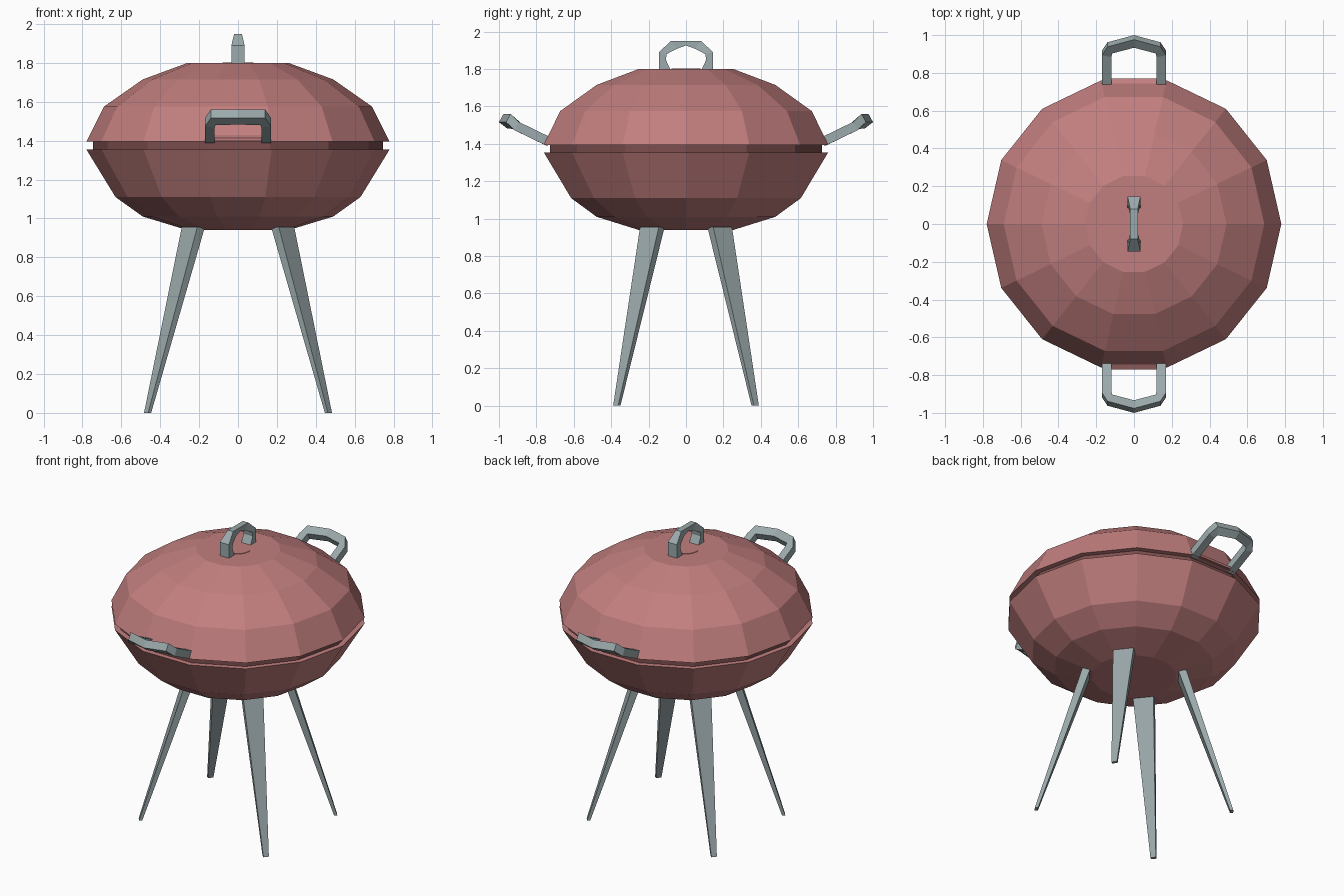
import bpy, bmesh, math
from mathutils import Vector

cube = bpy.data.objects.get("Cube")
if cube:
    bpy.data.objects.remove(cube)


def material(name, r, g, b):
    m = bpy.data.materials.new(name)
    m.use_nodes = True
    m.diffuse_color = (r, g, b, 1)
    m.node_tree.nodes["Principled BSDF"].inputs["Base Color"].default_value = (r, g, b, 1)
    return m


RED = material("dusty red", 0.54, 0.21, 0.21)
DARK = material("dark red seam", 0.2, 0.075, 0.075)
METAL = material("grey metal", 0.33, 0.4, 0.41)
SIDES = 14


def finish(name, bm, mat):
    bmesh.ops.recalc_face_normals(bm, faces=bm.faces[:])
    mesh = bpy.data.meshes.new(name)
    bm.to_mesh(mesh)
    bm.free()
    mesh.materials.append(mat)
    obj = bpy.data.objects.new(name, mesh)
    bpy.context.collection.objects.link(obj)
    return obj


def loft(name, rings, mat):
    """Skin a list of equal-length point rings and cap both ends."""
    bm = bmesh.new()
    loops = [[bm.verts.new(p) for p in ring] for ring in rings]
    n = len(rings[0])
    for a, b in zip(loops, loops[1:]):
        for i in range(n):
            j = (i + 1) % n
            bm.faces.new((a[i], a[j], b[j], b[i]))
    bm.faces.new(loops[0])
    bm.faces.new(loops[-1])
    return finish(name, bm, mat)


def lathe(name, profile, mat):
    angles = [math.tau * i / SIDES for i in range(SIDES)]
    return loft(name, [[(r * math.cos(a), r * math.sin(a), z) for a in angles]
                       for r, z in profile], mat)


def arch(name, half, mirror, mat):
    """Sweep a handle from (inner, outer, thickness offset) stations, mirrored about its middle."""
    rings = []
    for inner, outer, off in half:
        i, o, t = Vector(inner), Vector(outer), Vector(off)
        rings.append([i - t, o - t, o + t, i + t])
    other = [[mirror * p for p in ring] for ring in reversed(rings[:-1])]
    return loft(name, rings + other, mat)


# Round body: bowl, recessed seam, lid and the small disc on top
lathe("bowl", [(0.26, 0.94), (0.49, 1.01), (0.63, 1.11), (0.78, 1.355)], RED)
lathe("seam", [(0.745, 1.35), (0.745, 1.4)], DARK)
lathe("lid", [(0.78, 1.395), (0.69, 1.575), (0.49, 1.715), (0.26, 1.8)], RED)
lathe("lid_vent", [(0.08, 1.795), (0.08, 1.803)], RED)

# Handle on top of the lid, narrowing towards its crown
stations = [(0.08, 0.145, 1.79, 1.79, 0.034), (0.108, 0.145, 1.85, 1.85, 0.034),
            (0.103, 0.145, 1.88, 1.89, 0.034), (0.05, 0.08, 1.908, 1.95, 0.02),
            (0, 0, 1.926, 1.95, 0.02)]
arch("lid_handle",
     [((0, yi, zi), (0, yo, zo), (w, 0, 0)) for yi, yo, zi, zo, w in stations],
     Vector((1, -1, 1)), METAL)

# Tilted carrying handles front and back, each with a mounting strip
for name, s in (("front", -1), ("back", 1)):
    tilt = (0, -0.012 * s, 0.022)
    side = [((0.12, 0.73, 1.41), (0.17, 0.73, 1.41)),
            ((0.12, 0.895, 1.49), (0.17, 0.905, 1.495)),
            ((0.115, 0.915, 1.502), (0.14, 0.95, 1.538)),
            ((0, 0.945, 1.505), (0, 0.988, 1.538))]
    flip = Vector((1, s, 1))
    arch(name + "_handle", [(Vector(i) * flip, Vector(o) * flip, tilt) for i, o in side],
         Vector((-1, 1, 1)), METAL)
    loft(name + "_handle_mount",
         [[(x, 0.735 * s, 1.4), (x, 0.77 * s, 1.4), (x, 0.77 * s, 1.415), (x, 0.735 * s, 1.435)]
          for x in (-0.125, 0.125)], RED)

# Four splayed, tapering legs
for lr, sx in (("right", -1), ("left", 1)):
    for fb, sy in (("front", -1), ("back", 1)):
        out = Vector((0.465 * sx, 0.37 * sy, 0)).normalized()
        across = Vector((-out.y, out.x, 0))
        rings = []
        for x, y, z, w, d in ((0.465, 0.37, 0, 0.017, 0.01), (0.23, 0.18, 0.955, 0.064, 0.025)):
            c = Vector((x * sx, y * sy, z))
            rings.append([c + across * w * a + out * d * b
                          for a, b in ((-1, -1), (1, -1), (1, 1), (-1, 1))])
        loft(f"{fb}_{lr}_leg", rings, METAL)
